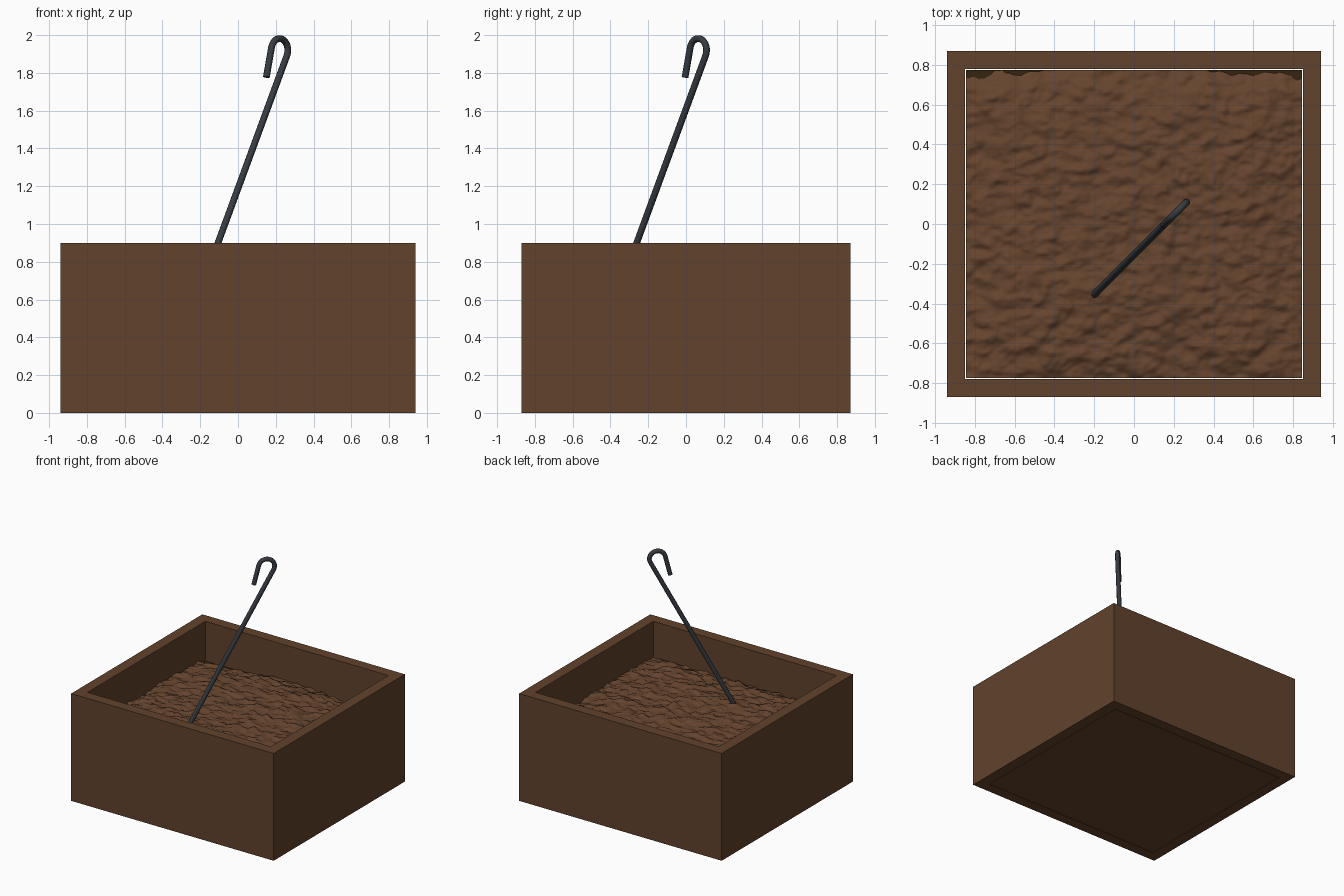
import bpy, bmesh, math
from mathutils import Vector, noise

if "Cube" in bpy.data.objects:
    bpy.data.objects.remove(bpy.data.objects["Cube"])


def material(name, rgb):
    m = bpy.data.materials.new(name)
    m.diffuse_color = (*rgb, 1)
    m.use_nodes = True
    m.node_tree.nodes["Principled BSDF"].inputs["Base Color"].default_value = m.diffuse_color
    return m


WOOD = material("brown wood", (0.122, 0.054, 0.025))
SOIL = material("brown soil", (0.13, 0.058, 0.027))
DARK = material("dark damp soil", (0.035, 0.018, 0.005))
IRON = material("dark iron", (0.038, 0.045, 0.054))

OX, OY, TOP = 0.94, 0.87, 0.90      # outer half sizes and height
IX, IY = 0.85, 0.78                 # inner half sizes


def finish(bm, name, mat):
    bmesh.ops.recalc_face_normals(bm, faces=bm.faces)
    me = bpy.data.meshes.new(name)
    bm.to_mesh(me)
    bm.free()
    me.materials.append(mat)
    ob = bpy.data.objects.new(name, me)
    bpy.context.collection.objects.link(ob)
    return ob


def slab(name, hx, hy, z0, z1, mat):
    bm = bmesh.new()
    bmesh.ops.create_cube(bm, size=1)
    for v in bm.verts:
        v.co = (v.co.x * 2 * hx, v.co.y * 2 * hy, z0 + (v.co.z + 0.5) * (z1 - z0))
    return finish(bm, name, mat)


# Box walls: four rectangular loops bridged into a closed ring
bm = bmesh.new()
corners = ((-1, -1), (1, -1), (1, 1), (-1, 1))
rings = [[bm.verts.new((sx * hx, sy * hy, z)) for sx, sy in corners]
         for hx, hy, z in ((OX, OY, 0), (OX, OY, TOP), (IX, IY, TOP), (IX, IY, 0))]
for r in range(4):
    a, b = rings[r], rings[(r + 1) % 4]
    for i in range(4):
        j = (i + 1) % 4
        bm.faces.new((a[i], a[j], b[j], b[i]))
finish(bm, "box_walls", WOOD)

# Floor board and the damp bed under the loose soil
slab("floor_board", IX - 0.004, IY - 0.004, 0.0, 0.05, WOOD)
slab("soil_bed", IX - 0.004, IY - 0.004, 0.05, 0.57, DARK)


# Loose soil: lumpy mound, sinking slightly at the walls
def soil_height(x, y):
    u, v = x / IX, y / IY
    z = 0.605 + 0.05 * (1 - u ** 4) * (1 - v ** 4)
    z += 0.018 * noise.noise(Vector((x * 4, y * 4, 3.1)))
    z += 0.020 * noise.noise(Vector((x * 13, y * 20, 7.7)))
    z += 0.016 * (abs(noise.noise(Vector((x * 21, y * 34, 1.3)))) - 0.3)
    # hollows along the back wall, right and left of centre
    back = max(0.0, (v - 0.86) / 0.14)
    z -= back * 0.05 * max(0.0, min(1.0, (abs(u + 0.05) - 0.2) * 3))
    return z


bm = bmesh.new()
bmesh.ops.create_grid(bm, x_segments=150, y_segments=140, size=1)
for v in bm.verts:
    x, y = v.co.x * (IX - 0.004), v.co.y * (IY - 0.004)
    v.co = (x, y, soil_height(x, y))
for f in bm.faces:
    f.smooth = True
soil = finish(bm, "loose_soil", SOIL)

# Hooked poker: a straight shaft bent over at the top, in a diagonal plane
R, CX, CZ = 0.062, 0.22, 1.92
path = [(-0.22, 0.59)]
for i in range(15):
    t = math.radians(-27.6 + (164 + 27.6) * i / 14)
    path.append((CX + R * math.cos(t) / math.sqrt(2), CZ + R * math.sin(t)))
path.append((0.150, 1.777))

curve = bpy.data.curves.new("poker", 'CURVE')
curve.dimensions = '3D'
curve.bevel_depth = 0.018
curve.bevel_resolution = 3
curve.use_fill_caps = True
spline = curve.splines.new('POLY')
spline.points.add(len(path) - 1)
for p, (x, z) in zip(spline.points, path):
    p.co = (x, x - 0.155, z, 1)
curve.materials.append(IRON)
poker = bpy.data.objects.new("hooked_poker", curve)
bpy.context.collection.objects.link(poker)
bpy.context.view_layer.objects.active = poker
poker.select_set(True)
bpy.ops.object.convert(target='MESH')
bpy.ops.object.shade_smooth_by_angle(angle=math.radians(40))
